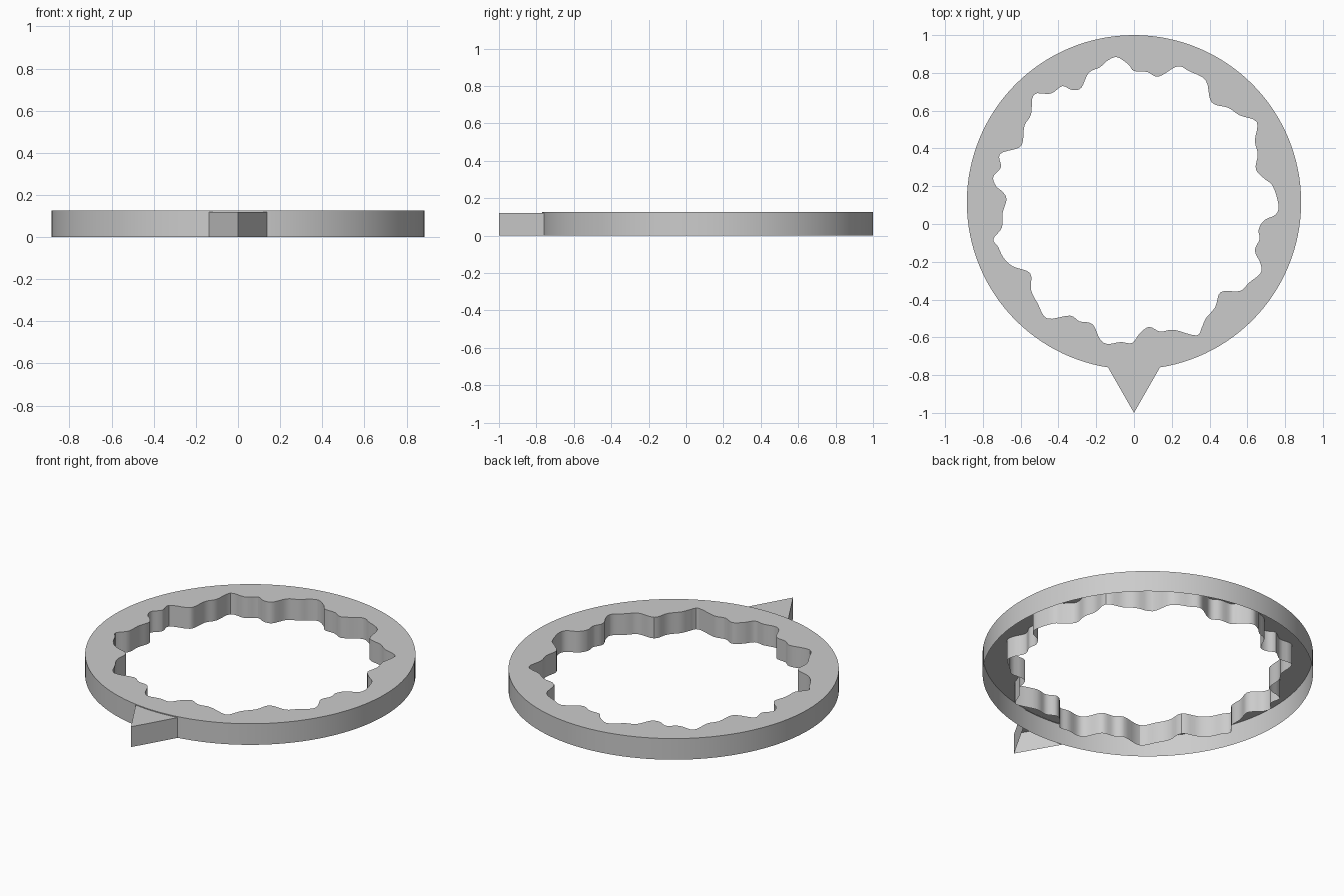
import bpy, bmesh, math
from mathutils import Vector

if "Cube" in bpy.data.objects:
    bpy.data.objects.remove(bpy.data.objects["Cube"])

CY, R, H = 0.115, 0.885, 0.125   # ring centre, outer radius, height

# control points of the wavy opening, anticlockwise from the top
WAVE = [(-.09, .883), (-.14, .865), (-.18, .83), (-.24, .80), (-.28, .72), (-.33, .71),
        (-.38, .73), (-.44, .69), (-.53, .685), (-.545, .58), (-.58, .52), (-.59, .43),
        (-.62, .40), (-.71, .37), (-.705, .30), (-.745, .25), (-.73, .20), (-.695, .17),
        (-.675, .13), (-.695, .06), (-.70, -.02), (-.745, -.08), (-.72, -.12), (-.69, -.18),
        (-.64, -.225), (-.55, -.26), (-.545, -.35), (-.51, -.42), (-.46, -.50), (-.34, -.485),
        (-.29, -.515), (-.22, -.53), (-.18, -.61), (-.14, -.635), (-.07, -.625), (-.01, -.63),
        (.03, -.58), (.08, -.545), (.14, -.57), (.21, -.56), (.33, -.59), (.36, -.545),
        (.38, -.50), (.43, -.44), (.46, -.36), (.56, -.355), (.61, -.31), (.67, -.26),
        (.67, -.21), (.64, -.14), (.665, -.08), (.66, -.03), (.69, .02), (.75, .05),
        (.765, .10), (.735, .20), (.69, .24), (.645, .29), (.655, .37), (.64, .44),
        (.65, .54), (.56, .575), (.50, .615), (.41, .645), (.38, .76), (.29, .81),
        (.23, .835), (.13, .78), (.07, .805), (0, .81), (-.03, .845)]


def smooth_loop(pts, steps=4):
    """Closed Catmull-Rom curve through the points."""
    p = [Vector(q) for q in pts]
    n, out = len(p), []
    for i in range(n):
        a, b, c, d = (p[(i + k) % n] for k in (-1, 0, 1, 2))
        for s in range(steps):
            t = s / steps
            out.append((b * 2 + (c - a) * t + (a * 2 - b * 5 + c * 4 - d) * t * t
                        + (b * 3 - a - c * 3 + d) * t ** 3) / 2)
    return out


def open_shell(name, loops, z, keep_wall=lambda e: True):
    """Flat top bounded by loops, with walls down to the ground and no underside."""
    bm = bmesh.new()
    edges = []
    for loop in loops:
        vs = [bm.verts.new((p[0], p[1], z)) for p in loop]
        edges += [bm.edges.new((vs[i - 1], vs[i])) for i in range(len(vs))]
    bmesh.ops.triangle_fill(bm, edges=edges, use_beauty=True, normal=(0, 0, 1))
    rim = [e for e in bm.edges if e.is_boundary and keep_wall(e)]
    new = bmesh.ops.extrude_edge_only(bm, edges=rim)["geom"]
    for v in new:
        if isinstance(v, bmesh.types.BMVert):
            v.co.z = 0
    bmesh.ops.recalc_face_normals(bm, faces=bm.faces[:])
    top = max(bm.faces, key=lambda f: abs(f.normal.z))
    if top.normal.z < 0:
        bmesh.ops.reverse_faces(bm, faces=bm.faces[:])
    me = bpy.data.meshes.new(name)
    bm.to_mesh(me)
    bm.free()
    ob = bpy.data.objects.new(name, me)
    bpy.context.collection.objects.link(ob)
    bpy.ops.object.select_all(action='DESELECT')
    ob.select_set(True)
    bpy.context.view_layer.objects.active = ob
    bpy.ops.object.shade_smooth_by_angle(angle=math.radians(30))
    return ob


# ring with round outside and wavy opening
circle = [(R * math.cos(i * math.tau / 128), CY + R * math.sin(i * math.tau / 128))
          for i in range(128)]
open_shell("ring", [circle, smooth_loop(WAVE)], H)

# pointer at the front, a touch lower than the ring, open where it meets it
open_shell("pointer", [[(-.137, -.76), (0, -1), (.137, -.76)]], 0.12,
           lambda e: min(v.co.y for v in e.verts) < -.9)
